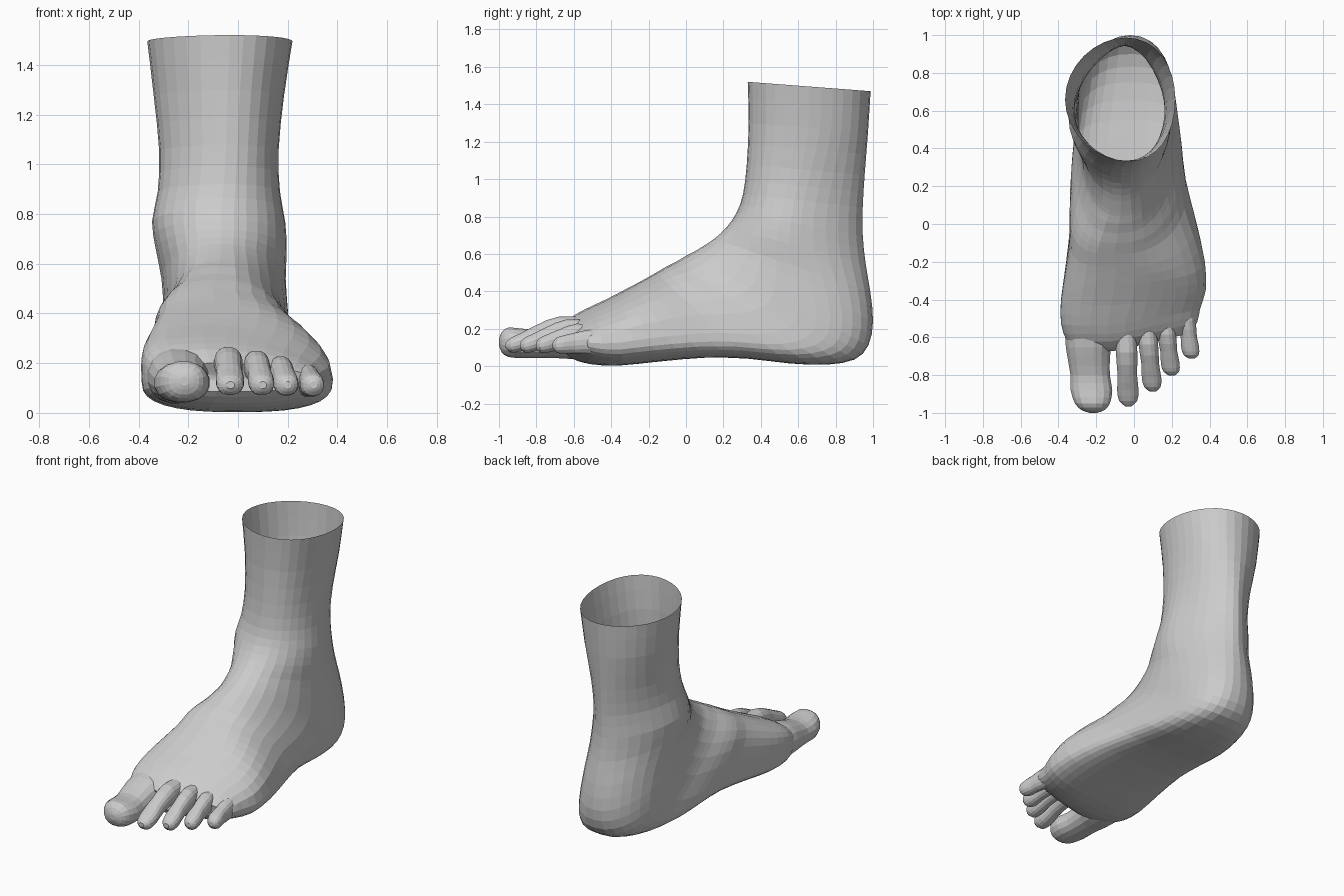
import bpy, bmesh, math
from mathutils import Vector

if "Cube" in bpy.data.objects:
    bpy.data.objects.remove(bpy.data.objects["Cube"])

SEG = 32
skin = bpy.data.materials.new("plain grey")
skin.diffuse_color = (0.6, 0.6, 0.6, 1)
skin.use_nodes = True
skin.node_tree.nodes["Principled BSDF"].inputs["Base Color"].default_value = skin.diffuse_color


def smooth_rows(rows, steps):
    """Catmull-Rom interpolation between rows of numbers."""
    out = []
    for i in range(len(rows) - 1):
        a, b, c, d = (rows[max(0, min(len(rows) - 1, i + k))] for k in (-1, 0, 1, 2))
        for s in range(steps):
            t = s / steps
            out.append([0.5 * (2 * q + (r - p) * t + (2 * p - 5 * q + 4 * r - u) * t * t
                               + (3 * q - p - 3 * r + u) * t ** 3)
                        for p, q, r, u in zip(a, b, c, d)])
    return out + [list(rows[-1])]


def loft(name, rings):
    """Closed tube through rings of points, capped at both ends."""
    bm = bmesh.new()
    loops = [[bm.verts.new(p) for p in ring] for ring in rings]
    n = len(loops[0])
    for a, b in zip(loops, loops[1:]):
        for i in range(n):
            j = (i + 1) % n
            bm.faces.new((a[i], a[j], b[j], b[i]))
    bm.faces.new(loops[0])
    # fan cap, as the slanted front end is not planar
    centre = bm.verts.new(sum((v.co for v in loops[-1]), Vector()) / n)
    for i in range(n):
        bm.faces.new((loops[-1][i], loops[-1][(i + 1) % n], centre))
    bmesh.ops.recalc_face_normals(bm, faces=bm.faces)
    mesh = bpy.data.meshes.new(name)
    bm.to_mesh(mesh)
    bm.free()
    mesh.materials.append(skin)
    ob = bpy.data.objects.new(name, mesh)
    bpy.context.collection.objects.link(ob)
    return ob


def power(v, p):
    return math.copysign(abs(v) ** p, v)


def body_ring(row):
    """Ring from the front/upper point to the back/sole point, widest at fraction m."""
    py, pz, qy, qz, cx, hw, skew, m = row
    P, Q = Vector((0, py, pz)), Vector((0, qy, qz))
    mid = Q.lerp(P, m)
    # boxy sole where m is low, pointed heel tendon where m is high
    low = 1 + (m - .5) * (3 if m > .5 else 1.7)
    up = 1 if m >= .5 else 1 - 1.3 * (.5 - m)
    # the back of the ankle and heel leans to the outer side
    lean = .03 * max(0, min(1, (qy - .5) / .3))
    pts = []
    for i in range(SEG):
        t = 2 * math.pi * i / SEG
        c, s = math.cos(t), math.sin(t)
        e = up if s >= 0 else low
        h = abs(s) ** e
        v = mid + ((P if s >= 0 else Q) - mid) * h
        v.x = cx + hw * power(c, e) + (skew if s > 0 else lean) * h * h
        # slant the front edge, where the toes start
        v.y += 0.23 * max(v.x, -.1) * max(0, min(1, (-0.25 - v.y) / 0.35))
        pts.append(v)
    return pts


# front y, front z, back y, back z, centre x, half width, skew, widest fraction
leg_rows = [
    (.33, 1.52, .987, 1.47, -.073, .292, .04, .5),
    (.335, 1.3, .973, 1.25, -.077, .262, .035, .5),
    (.325, 1.08, .955, 1.02, -.077, .24, .03, .54),
    (.305, .92, .945, .85, -.077, .246, .02, .57),
    (.27, .82, .945, .7, -.078, .268, .01, .57),
    (.215, .74, .96, .55, -.067, .263, 0, .55),
    (.15, .68, .985, .4, -.058, .25, -.01, .5),
    (.09, .64, 1.0, .24, -.05, .25, -.02, .45),
    (.04, .61, .975, .11, -.043, .252, -.03, .4),
]
foot_rows = [
    (0, .59, .9, .035, -.04, .257, -.04, .36),
    (-.05, .56, .75, .008, -.037, .27, -.05, .32),
    (-.1, .535, .55, .015, -.035, .29, -.06, .3),
    (-.16, .5, .33, .04, -.03, .308, -.075, .3),
    (-.23, .46, .1, .045, -.005, .333, -.09, .3),
    (-.32, .41, -.14, .025, .008, .367, -.11, .32),
    (-.42, .355, -.36, .003, -.002, .382, -.12, .35),
    (-.52, .305, -.5, .01, -.017, .367, -.125, .38),
    (-.6, .255, -.59, .04, -.01, .345, -.12, .4),
    (-.65, .2, -.64, .085, -.01, .305, -.1, .42),
]
foot = loft("foot", [body_ring(r) for r in smooth_rows(leg_rows + foot_rows, 2)])


def toe(name, rows):
    """Rows: x, y, z, half width, half height."""
    rings = []
    for x, y, z, w, h in smooth_rows(rows, 2):
        rings.append([(x + w * power(math.cos(a), .9), y, z + h * power(math.sin(a), .9))
                      for a in (2 * math.pi * (i + .5) / 16 for i in range(16))])
    return loft(name, rings)


# big toe
toes = [toe("big_toe", [
    (-.235, -.45, .15, .11, .11), (-.24, -.6, .148, .126, .112),
    (-.24, -.7, .138, .115, .096), (-.232, -.8, .122, .106, .08),
    (-.225, -.88, .122, .112, .08), (-.22, -.95, .128, .094, .08),
    (-.217, -.985, .128, .062, .055), (-.215, -1.0, .128, .02, .018)])]

# four small toes: root x, tip x, root y, tip y, knuckle z, half width
small = [(-.045, -.03, -.49, -.965, .2, .055), (.06, .1, -.47, -.888, .185, .05),
         (.155, .2, -.44, -.803, .162, .048), (.262, .305, -.38, -.713, .13, .046)]
# along, knuckle share of height, width factor, half height
shape = [(0, 1, .9, .06), (.4, 1, 1.05, .066), (.65, .6, .95, .056),
         (.82, .2, 1.05, .05), (.94, 0, .88, .04), (1, 0, .3, .014)]
for k, (x0, x1, y0, y1, kz, w) in enumerate(small):
    toes.append(toe(f"small_toe_{k + 1}", [
        (x0 + (x1 - x0) * t, y0 + (y1 - y0) * t, .112 + (kz - .112) * g, w * f, h)
        for t, g, f, h in shape]))

# fuse toes to the foot
bpy.context.view_layer.objects.active = foot
for t in toes:
    mod = foot.modifiers.new("join", 'BOOLEAN')
    mod.operation = 'UNION'
    mod.solver = 'EXACT'
    mod.object = t
    bpy.ops.object.modifier_apply(modifier=mod.name)
    bpy.data.objects.remove(t)

# open the top of the ankle
bm = bmesh.new()
bm.from_mesh(foot.data)
bm.normal_update()
top = [f for f in bm.faces if f.normal.z > .9 and f.calc_center_median().z > 1.4]
bmesh.ops.delete(bm, geom=top, context='FACES')
bm.to_mesh(foot.data)
bm.free()
